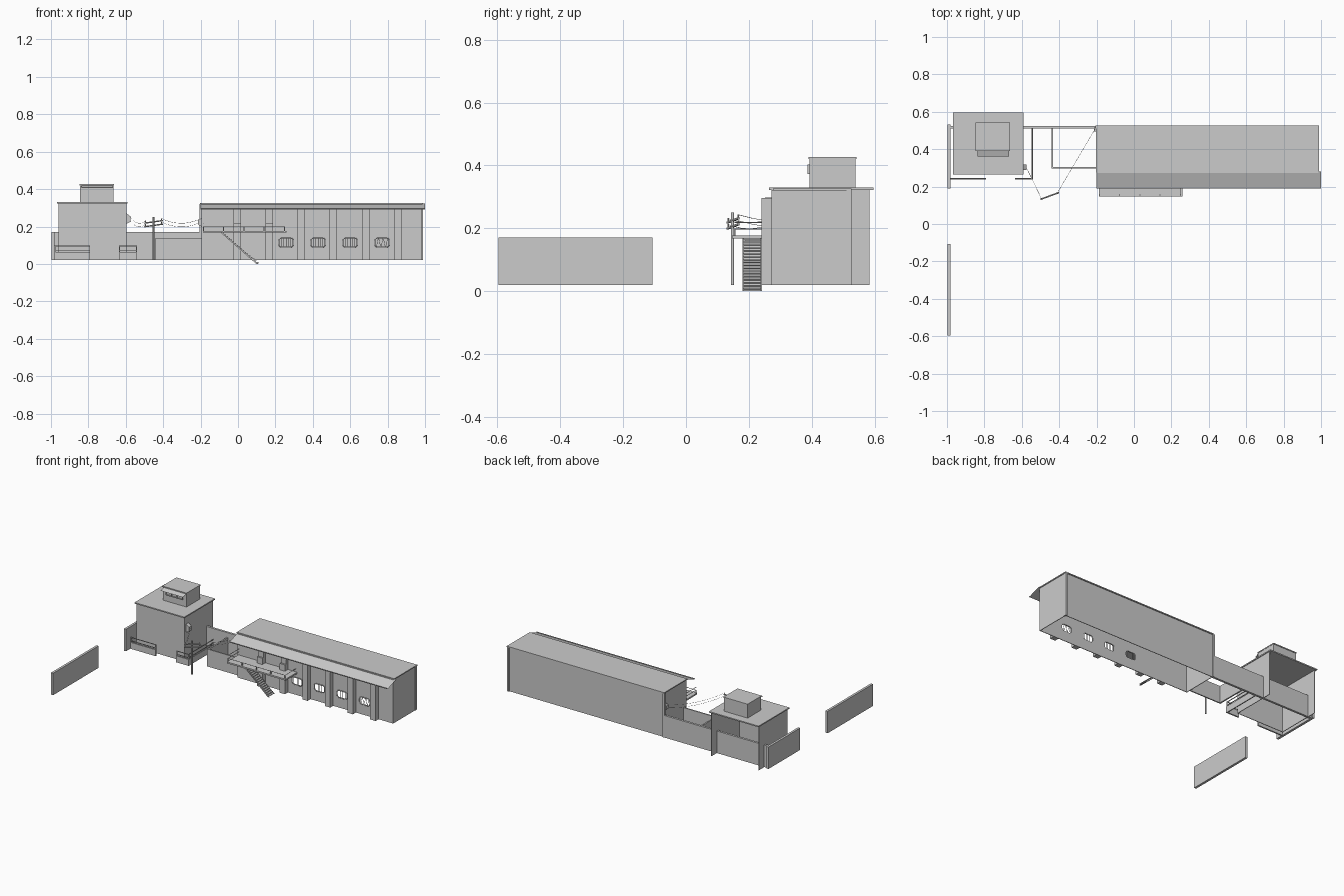
import bpy, bmesh
from math import cos, sin, pi
from mathutils import Vector

if "Cube" in bpy.data.objects:
    bpy.data.objects.remove(bpy.data.objects["Cube"])


def box(name, x0, x1, y0, y1, z0, z1):
    return prism(name, [(x0, z0), (x1, z0), (x1, z1), (x0, z1)], y0, y1)


def prism(name, pts, y0, y1):
    """Extrude an x-z outline from y0 to y1."""
    bm = bmesh.new()
    f = bm.faces.new([bm.verts.new((x, y0, z)) for x, z in pts])
    new = bmesh.ops.extrude_face_region(bm, geom=[f])["geom"]
    bmesh.ops.translate(bm, vec=(0, y1 - y0, 0),
                        verts=[v for v in new if isinstance(v, bmesh.types.BMVert)])
    bmesh.ops.recalc_face_normals(bm, faces=bm.faces)
    me = bpy.data.meshes.new(name)
    bm.to_mesh(me)
    bm.free()
    ob = bpy.data.objects.new(name, me)
    bpy.context.collection.objects.link(ob)
    return ob


def sheet(name, pts):
    """Single flat panel."""
    me = bpy.data.meshes.new(name)
    me.from_pydata(pts, [], [list(range(len(pts)))])
    ob = bpy.data.objects.new(name, me)
    bpy.context.collection.objects.link(ob)
    return ob


def tube(name, pts, r, cyclic=False, res=1):
    cu = bpy.data.curves.new(name, 'CURVE')
    cu.dimensions = '3D'
    cu.bevel_depth, cu.bevel_resolution = r, res
    cu.use_fill_caps = True
    sp = cu.splines.new('POLY')
    sp.points.add(len(pts) - 1)
    for p, c in zip(sp.points, pts):
        p.co = (*c, 1)
    sp.use_cyclic_u = cyclic
    ob = bpy.data.objects.new(name, cu)
    bpy.context.collection.objects.link(ob)
    return ob


def rounded(cx, cz, w, h, r):
    pts = []
    for k, (sx, sz) in enumerate([(1, 1), (-1, 1), (-1, -1), (1, -1)]):
        for i in range(4):
            a = (k + i / 3) * pi / 2
            pts.append((cx + sx * (w / 2 - r) + r * cos(a), cz + sz * (h / 2 - r) + r * sin(a)))
    return pts


G = 0.02   # ground level of the walls
T = 0.004  # shell thickness

# Main hall: open-bottomed shell
front = box("hall_front_wall", -0.195, 0.985, 0.272, 0.276, G, 0.322)
box("hall_back_wall", -0.195, 0.985, 0.516, 0.52, G, 0.322)
box("hall_left_wall", -0.195, -0.191, 0.276, 0.516, G, 0.322)
box("hall_right_wall", 0.981, 0.985, 0.276, 0.516, G, 0.322)
box("hall_roof", -0.203, 0.99, 0.276, 0.526, 0.32, 0.327)
sheet("hall_canopy", [(-0.2, 0.19, 0.29), (1.0, 0.19, 0.29), (1.0, 0.282, 0.322), (-0.2, 0.282, 0.322)])
sheet("canopy_fascia", [(-0.2, 0.19, 0.29), (1.0, 0.19, 0.29), (1.0, 0.19, 0.296), (-0.2, 0.19, 0.296)])
for x in (-0.2, 0.98):
    box("hall_corner_column", x - 0.006, x + 0.008, 0.51, 0.527, G, 0.32)

# Pilasters and barred round-cornered windows
for i in range(6):
    x = -0.024 + 0.1715 * i
    box("pilaster", x, x + 0.04, 0.24, 0.272, G, 0.22 if i < 2 else 0.296)
    if i < 2:
        box("pilaster_upper", x, x + 0.04, 0.252, 0.272, 0.22, 0.298)
for i in range(4):
    cx, cz = 0.257 + 0.171 * i, 0.114
    cutter = prism("window_cutter", rounded(cx, cz, 0.074, 0.046, 0.013), 0.25, 0.3)
    cutter.hide_render = True
    mod = front.modifiers.new("hole", 'BOOLEAN')
    mod.operation, mod.object, mod.solver = 'DIFFERENCE', cutter, 'EXACT'
    bpy.context.view_layer.objects.active = front
    bpy.ops.object.modifier_apply(modifier=mod.name)
    bpy.data.objects.remove(cutter)
    tube("window_frame", [(x, 0.271, z) for x, z in rounded(cx, cz, 0.076, 0.048, 0.014)], 0.003, True)
    for k in range(5):
        x = cx + (k - 2) * 0.0125
        lean = 0.005 * (-1) ** k if i == 3 else 0   # last window has bent bars
        tube("window_bar", [(x - lean, 0.273, cz - 0.023), (x + lean, 0.273, cz + 0.023)], 0.0013)

# Balcony with railing
box("balcony_floor", -0.188, 0.258, 0.147, 0.272, 0.167, 0.177)
for z in (0.198, 0.218):
    tube("balcony_rail", [(-0.185, 0.272, z), (-0.185, 0.155, z), (0.248, 0.155, z), (0.248, 0.272, z)][
        :4 if z < 0.2 else 2], 0.0018)
for k in range(5):
    x = -0.185 + k * 0.10825
    box("balcony_post", x - 0.0025, x + 0.0025, 0.1525, 0.1575, 0.175, 0.199)

# Straight stair down from the balcony
n = 18
x0, x1, ztop = -0.088, 0.108, 0.167
for k in range(n):
    x, z = x0 + (x1 - x0) * k / n, ztop * (1 - k / n)
    box("stair_tread", x, x + 0.012, 0.183, 0.237, z - 0.004, z)
for y in (0.18, 0.237):
    prism("stair_stringer", [(x0 - 0.004, ztop), (x0 + 0.006, ztop), (x1 + 0.002, 0.0), (x1 - 0.01, 0.0)], y, y + 0.004)
sheet("stair_underside", [(x0, 0.182, ztop - 0.006), (x0, 0.239, ztop - 0.006), (x1 - 0.006, 0.239, 0.001), (x1 - 0.006, 0.182, 0.001)])

# Guard tower: open bottom and back
tx0, tx1 = -0.96, -0.597
box("tower_front_wall", tx0, tx1, 0.275, 0.279, G, 0.322)
box("tower_left_wall", tx0, tx0 + T, 0.279, 0.583, G, 0.322)
box("tower_right_wall", tx1 - T, tx1, 0.279, 0.583, G, 0.322)
box("tower_roof", -0.968, -0.592, 0.264, 0.597, 0.322, 0.33)

# Lookout cabin on the roof with window and awning
box("lookout_cabin", -0.845, -0.665, 0.393, 0.54, 0.33, 0.42)
box("lookout_roof", -0.847, -0.663, 0.39, 0.543, 0.42, 0.427)
sheet("lookout_awning", [(-0.838, 0.36, 0.408), (-0.668, 0.36, 0.408), (-0.668, 0.393, 0.419), (-0.838, 0.393, 0.419)])
for z in (0.373, 0.399):
    box("lookout_window_rail", -0.82, -0.69, 0.386, 0.393, z, z + 0.004)
for k in range(4):
    x = -0.82 + k * 0.042
    box("lookout_window_post", x, x + 0.004, 0.386, 0.393, 0.373, 0.403)

# Perimeter walls
box("left_wall_rear", -0.998, -0.982, 0.19, 0.533, G, 0.17)
box("left_wall_front", -0.998, -0.982, -0.597, -0.107, G, 0.17)
box("back_wall", -0.982, -0.2, 0.51, 0.525, G, 0.171)
box("yard_wall_front", -0.442, -0.195, 0.298, 0.306, G, 0.139)
box("yard_wall_side", -0.442, -0.432, 0.306, 0.51, G, 0.139)

# Low fences round the tower, with two rails
for a, b in ((-0.982, -0.79), (-0.635, -0.54)):
    box("fence_base", a, b, 0.237, 0.247, G, 0.064)
    for z in (0.073, 0.096):
        box("fence_rail", a, b, 0.24, 0.244, z - 0.002, z + 0.002)
    for x in (a, b - 0.005):
        box("fence_post", x, x + 0.005, 0.24, 0.245, 0.06, 0.098)
box("side_fence_base", -0.547, -0.54, 0.247, 0.51, G, 0.064)
for z in (0.073, 0.096):
    box("side_fence_rail", -0.546, -0.542, 0.244, 0.51, z - 0.002, z + 0.002)

# Utility pole with tilted cross-arms
tube("utility_pole", [(-0.452, 0.148, G), (-0.452, 0.148, 0.25)], 0.005, res=2)
for z in (0.207, 0.226):
    tube("pole_crossarm", [(-0.50, 0.132, z - 0.008), (-0.402, 0.168, z + 0.006)], 0.004)
    for px, py, dz in ((-0.494, 0.134, -0.006), (-0.41, 0.166, 0.006)):
        tube("insulator", [(px, py, z + dz), (px, py, z + dz + 0.012)], 0.003)

# Wall-mounted wire brackets
prism("tower_bracket", [(-0.597, 0.215), (-0.575, 0.225), (-0.575, 0.255), (-0.597, 0.27)], 0.29, 0.318)
prism("hall_bracket", [(-0.195, 0.2), (-0.213, 0.21), (-0.213, 0.235), (-0.195, 0.245)], 0.495, 0.515)


# Sagging wires
def wire(a, b):
    a, b = Vector(a), Vector(b)
    pts = []
    for i in range(9):
        t = i / 8
        p = a.lerp(b, t)
        p.z -= 0.09 * t * (1 - t)
        pts.append(p)
    tube("wire", pts, 0.0008, res=0)


for z in (0.212, 0.231):
    wire((-0.577, 0.305, z + 0.02), (-0.494, 0.134, z))
    wire((-0.41, 0.166, z + 0.012), (-0.21, 0.505, z + 0.006))
